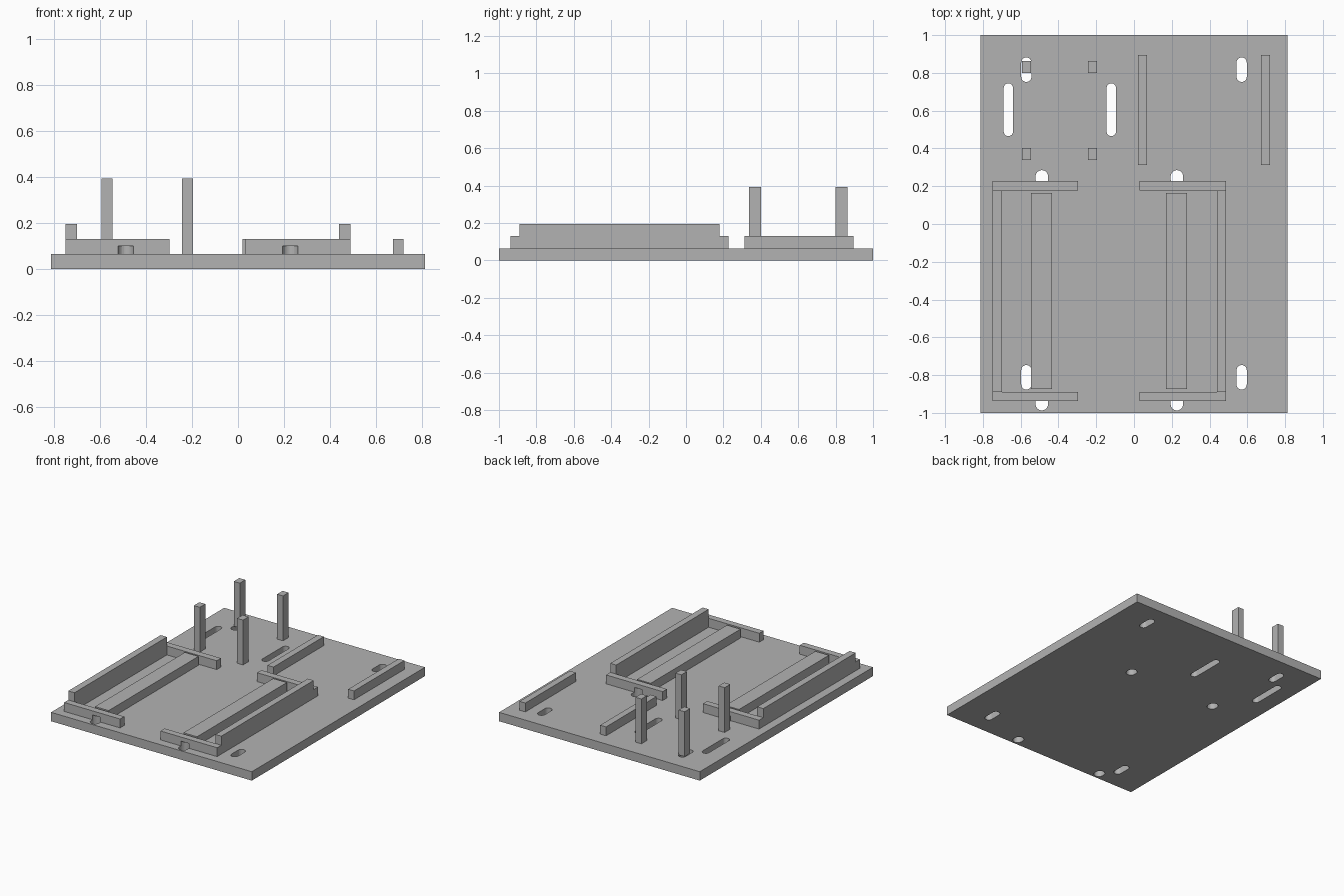
import bpy, bmesh
from math import pi, sin, cos

cube = bpy.data.objects.get("Cube")
if cube:
    bpy.data.objects.remove(cube, do_unlink=True)

gray = bpy.data.materials.new("plain gray")
gray.use_nodes = True
color = (0.45, 0.45, 0.45, 1)
gray.diffuse_color = color
gray.node_tree.nodes["Principled BSDF"].inputs["Base Color"].default_value = color

DECK = 0.065   # top of the base plate
LOW = 0.13     # top of rails, end stops and pads
NOTCH = 0.10   # top of the cable ports


def add_object(name, bm):
    mesh = bpy.data.meshes.new(name)
    bmesh.ops.recalc_face_normals(bm, faces=bm.faces)
    bm.to_mesh(mesh)
    bm.free()
    mesh.materials.append(gray)
    obj = bpy.data.objects.new(name, mesh)
    bpy.context.collection.objects.link(obj)
    return obj


def box(name, x0, x1, y0, y1, z0, z1):
    bm = bmesh.new()
    bmesh.ops.create_cube(bm, size=1)
    for v in bm.verts:
        v.co = (x1 if v.co.x > 0 else x0,
                y1 if v.co.y > 0 else y0,
                z1 if v.co.z > 0 else z0)
    return add_object(name, bm)


def slot_cutter(x, y0, y1, width):
    """Upright round-ended prism running along y."""
    r, steps = width / 2, 12
    bm = bmesh.new()
    ring = []
    for cy, start in ((y1 - r, 0), (y0 + r, pi)):
        for i in range(steps + 1):
            a = start + pi * i / steps
            ring.append(bm.verts.new((x + r * cos(a), cy + r * sin(a), -0.05)))
    face = bm.faces.new(ring)
    top = bmesh.ops.extrude_face_region(bm, geom=[face])["geom"]
    for v in top:
        if isinstance(v, bmesh.types.BMVert):
            v.co.z = NOTCH
    obj = add_object("slot_cutter", bm)
    obj.hide_render = True
    return obj


def cut(obj, cutters):
    for cutter in cutters:
        mod = obj.modifiers.new("slot", "BOOLEAN")
        mod.operation = "DIFFERENCE"
        mod.solver = "EXACT"
        mod.object = cutter
        bpy.context.view_layer.objects.active = obj
        bpy.ops.object.modifier_apply(modifier=mod.name)


# Slots: four mounting slots, two strap slots, four cable ports
slots = [slot_cutter(x, y0, y0 + 0.13, 0.054)
         for x in (-0.57, 0.57) for y0 in (-0.877, 0.752)]
slots += [slot_cutter(x, 0.465, 0.745, 0.05) for x in (-0.665, -0.12)]
front_ports = [slot_cutter(x, -0.987, -0.907, 0.066) for x in (-0.488, 0.227)]
back_ports = [slot_cutter(x, 0.205, 0.285, 0.066) for x in (-0.488, 0.227)]

# Base plate
plate = box("base_plate", -0.812, 0.812, -1, 1, 0, DECK)
cut(plate, slots + front_ports + back_ports)

# Two cradles: side wall, centre pad and end stops
for side, stop, wall, pad in (
        ("right", (-0.75, -0.297), (-0.75, -0.70), (-0.545, -0.435)),
        ("left", (0.03, 0.488), (0.44, 0.488), (0.17, 0.28))):
    box(side + "_cradle_wall", *wall, -0.89, 0.178, DECK, 0.196)
    box(side + "_cradle_pad", *pad, -0.873, 0.165, DECK, LOW)
    front = box(side + "_front_stop", *stop, -0.938, -0.89, DECK, LOW)
    cut(front, front_ports)
    back = box(side + "_back_stop", *stop, 0.178, 0.227, DECK, LOW)
    cut(back, back_ports)

# Pair of low rails at the back
box("inner_rail", 0.02, 0.068, 0.312, 0.895, DECK, LOW)
box("outer_rail", 0.673, 0.72, 0.312, 0.895, DECK, LOW)

# Four standing posts
for x in (-0.57, -0.22):
    for y in (0.37, 0.832):
        box("post", x - 0.024, x + 0.024, y - 0.032, y + 0.032, DECK, 0.393)

for cutter in slots + front_ports + back_ports:
    bpy.data.objects.remove(cutter, do_unlink=True)
